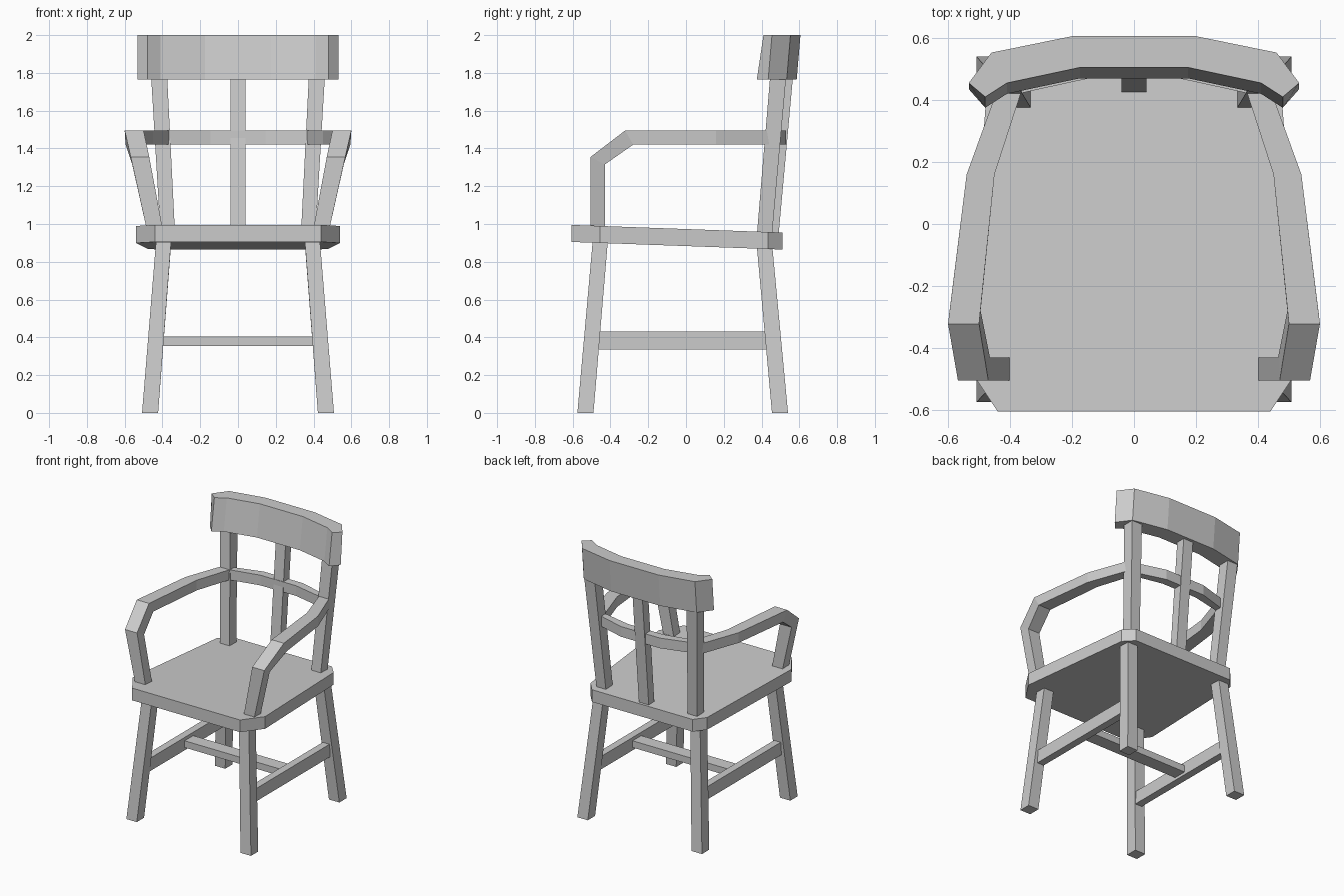
import bpy, bmesh

if "Cube" in bpy.data.objects:
    bpy.data.objects.remove(bpy.data.objects["Cube"])


def loft(name, sections, mirror=False):
    """Skin matching rings of points, cap the ends, optionally mirror over x."""
    bm = bmesh.new()
    rings = [[bm.verts.new(p) for p in s] for s in sections]
    n = len(rings[0])
    for a, b in zip(rings, rings[1:]):
        for i in range(n):
            j = (i + 1) % n
            bm.faces.new((a[i], a[j], b[j], b[i]))
    bm.faces.new(rings[0])
    bm.faces.new(rings[-1])
    bmesh.ops.recalc_face_normals(bm, faces=bm.faces)
    mesh = bpy.data.meshes.new(name)
    bm.to_mesh(mesh)
    bm.free()
    ob = bpy.data.objects.new(name, mesh)
    bpy.context.collection.objects.link(ob)
    if mirror:
        ob.modifiers.new("Mirror", 'MIRROR').use_mirror_merge = False
    return ob


def rect(x0, x1, y0, y1, z):
    return [(x0, y0, z), (x1, y0, z), (x1, y1, z), (x0, y1, z)]


def both_sides(half):
    """Continue a list of sections from +x over to -x."""
    return half + [[(-x, y, z) for x, y, z in s] for s in reversed(half)]


# Seat: chamfered outline, sloping down to the back
right = [(0.44, -0.605), (0.54, -0.455), (0.475, 0.435), (0.41, 0.51)]
outline = right + [(-x, y) for x, y in reversed(right)]


def seat_z(y):
    return 0.995 - 0.036 * (y + 0.605)


loft("seat", [[(x, y, seat_z(y) - d) for x, y in outline] for d in (0.09, 0)])

# Splayed legs
loft("front_leg", [rect(0.423, 0.508, -0.575, -0.49, 0),
                   rect(0.353, 0.433, -0.493, -0.413, 0.92)], True)
loft("back_leg", [rect(0.423, 0.508, 0.455, 0.54, 0),
                  rect(0.355, 0.435, 0.375, 0.457, 0.88)], True)

# Stretchers between the legs
loft("side_stretcher", [rect(0.40, 0.455, -0.48, 0.44, z) for z in (0.335, 0.43)], True)
loft("cross_stretcher", [rect(-0.41, 0.41, -0.05, 0.05, z) for z in (0.355, 0.405)])

# Back posts and centre spindle, leaning backwards
loft("back_post", [rect(0.333, 0.41, 0.375, 0.455, 0.94),
                   rect(0.376, 0.461, 0.447, 0.532, 1.80)], True)
loft("centre_spindle", [rect(-0.04, 0.04, 0.425, 0.49, 0.94),
                        rect(-0.04, 0.04, 0.5, 0.568, 1.80)])


# Arm rail: one band from arm support, around the back, to the other support
def band(inner, outer):
    (xi, yi), (xo, yo) = inner, outer
    return [(xi, yi, 1.495), (xo, yo, 1.495), (xo, yo, 1.42), (xi, yi, 1.42)]


arm = [
    [(0.40, -0.505, 0.98), (0.485, -0.505, 0.98), (0.485, -0.43, 0.98), (0.40, -0.43, 0.98)],
    [(0.47, -0.505, 1.355), (0.568, -0.505, 1.355), (0.56, -0.43, 1.315), (0.465, -0.43, 1.315)],
    [(0.50, -0.322, 1.495), (0.60, -0.322, 1.495), (0.595, -0.28, 1.42), (0.495, -0.28, 1.42)],
    band((0.45, 0.16), (0.54, 0.16)),
    band((0.365, 0.422), (0.435, 0.45)),
    band((0.145, 0.47), (0.16, 0.53)),
]
loft("arm_rail", both_sides(arm))


# Curved crest rail, leaning backwards
def crest(front, back):
    (xf, yf), (xb, yb) = front, back
    return [(xf, yf - 0.035, 1.765), (xb, yb - 0.02, 1.765), (xb, yb, 2.0), (xf, yf, 2.0)]


loft("crest_rail", both_sides([
    crest((0.48, 0.41), (0.533, 0.455)),
    crest((0.41, 0.455), (0.46, 0.553)),
    crest((0.175, 0.505), (0.20, 0.606)),
]))
